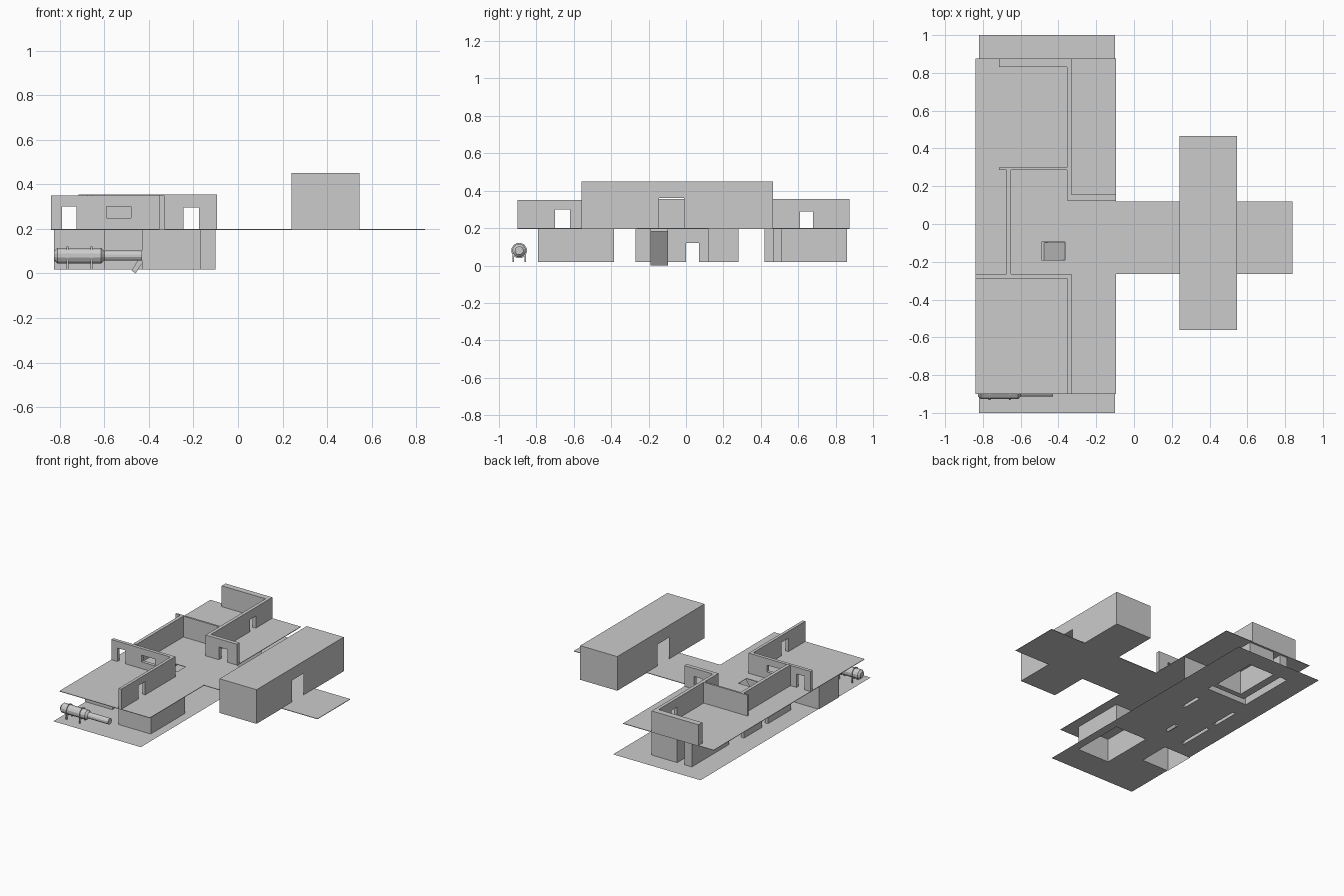
import bpy, bmesh, math
from mathutils import Vector

if "Cube" in bpy.data.objects:
    bpy.data.objects.remove(bpy.data.objects["Cube"])

G, F, T = 0.018, 0.2, 0.355   # ground, upper floor and wall top heights


def finish(name, bm):
    bmesh.ops.remove_doubles(bm, verts=bm.verts, dist=1e-5)
    bmesh.ops.recalc_face_normals(bm, faces=bm.faces)
    me = bpy.data.meshes.new(name)
    bm.to_mesh(me)
    bm.free()
    ob = bpy.data.objects.new(name, me)
    bpy.context.collection.objects.link(ob)
    return ob


def panel(name, rects, place, depth=None, holes=()):
    """Union of rectangles (u0,v0,u1,v1) minus holes, placed in space, optionally thickened."""
    bm = bmesh.new()
    every = list(rects) + list(holes)
    us = sorted({r[i] for r in every for i in (0, 2)})
    vs = sorted({r[i] for r in every for i in (1, 3)})

    def inside(r, u, v):
        return r[0] < u < r[2] and r[1] < v < r[3]
    for a, b in zip(us, us[1:]):
        for c, d in zip(vs, vs[1:]):
            u, v = (a + b) / 2, (c + d) / 2
            if any(inside(r, u, v) for r in rects) and not any(inside(h, u, v) for h in holes):
                bm.faces.new([bm.verts.new(place(*p)) for p in ((a, c), (b, c), (b, d), (a, d))])
    bmesh.ops.remove_doubles(bm, verts=bm.verts, dist=1e-5)
    if depth:
        base = bm.faces[:]
        top = bmesh.ops.extrude_face_region(bm, geom=base, use_keep_orig=True)["geom"]
        bmesh.ops.translate(bm, verts=[g for g in top if isinstance(g, bmesh.types.BMVert)], vec=Vector(depth))
    return finish(name, bm)


def flat(name, rects, z, thick=None, holes=()):
    return panel(name, rects, lambda u, v: (u, v, z), (0, 0, thick) if thick else None, holes)


def wall_x(name, x0, x1, y, t, z0=F, z1=T, holes=()):
    return panel(name, [(x0, z0, x1, z1)], lambda u, v: (u, y, v), (0, t, 0) if t else None, holes)


def wall_y(name, y0, y1, x, t, z0=F, z1=T, holes=()):
    return panel(name, [(y0, z0, y1, z1)], lambda u, v: (x, u, v), (t, 0, 0) if t else None, holes)


def shell(name, outline, z0, z1):
    """Vertical walls without thickness around a closed outline."""
    bm = bmesh.new()
    for p, q in zip(outline, outline[1:] + outline[:1]):
        bm.faces.new([bm.verts.new(c) for c in ((*p, z0), (*q, z0), (*q, z1), (*p, z1))])
    return finish(name, bm)


def box_outline(r):
    return [(r[0], r[1]), (r[2], r[1]), (r[2], r[3]), (r[0], r[3])]


def cyl_x(name, x0, x1, y, z, r, n=12, taper=0):
    """Lathed cylinder along x with optional chamfered ends."""
    bm = bmesh.new()
    prof = [(x0, r - taper), (x0 + taper, r), (x1 - taper, r), (x1, r - taper)] if taper else [(x0, r), (x1, r)]
    rings = [[bm.verts.new((x, y + rr * math.cos(2 * math.pi * (i + .5) / n),
                            z + rr * math.sin(2 * math.pi * (i + .5) / n))) for i in range(n)] for x, rr in prof]
    for a, b in zip(rings, rings[1:]):
        for i in range(n):
            bm.faces.new((a[i], a[(i + 1) % n], b[(i + 1) % n], b[i]))
    bm.faces.new(rings[0])
    bm.faces.new(rings[-1])
    return finish(name, bm)


# Lower level footprints
front_room = (-0.43, -0.79, -0.165, -0.385)
front_store = (-0.825, -0.62, -0.60, -0.385)
back_room = (-0.53, 0.51, -0.32, 0.86)
corner_wall = [(-0.65, 0.42), (-0.31, 0.42), (-0.31, 0.47), (-0.59, 0.47), (-0.59, 0.86), (-0.65, 0.86)]
hall_a, hall_b = (-0.675, -0.27, -0.65, 0.0), (-0.675, 0.07, -0.65, 0.28)
hall_c = (-0.355, 0.12, -0.33, 0.28)

# Ground sheet, open underneath the rooms and walls
flat("ground_sheet", [(-0.82, -1, -0.10, 1)], G, holes=[
    front_room, front_store, back_room, hall_a, hall_b, hall_c,
    (-0.65, 0.42, -0.31, 0.47), (-0.65, 0.47, -0.59, 0.86)])

# Lower rooms and walls
for nm, r in (("front_room", front_room), ("front_store", front_store), ("back_room", back_room),
              ("hall_wall_south", hall_a), ("hall_wall_north", hall_b), ("hall_wall_east", hall_c)):
    shell(nm, box_outline(r), G, F - 0.004)
shell("corner_wall", corner_wall, G, F - 0.004)
wall_y("hall_lintel", 0.0, 0.07, -0.675, 0.025, 0.12, F - 0.004)
wall_x("lower_side_wall", -0.31, -0.10, 0.42, None, G, F - 0.004)

# Upper floor with cross arm and stair opening
flat("upper_floor", [(-0.84, -0.90, -0.095, 0.875), (-0.095, -0.265, 0.84, 0.12), (0.24, -0.56, 0.545, 0.465)],
     F - 0.004, 0.004, [(-0.49, -0.19, -0.365, -0.095)])

# Stair ramp
panel("stair_ramp", [(0, -0.19, 1, -0.097)],
      lambda u, v: (-0.46 + 0.117 * u, v, 0.182 * u), (-0.018, 0, 0.014))

# Upper walls, front part
wall_x("front_cross_wall", -0.84, -0.33, -0.29, 0.025, F, 0.35,
       [(-0.79, F, -0.725, 0.30), (-0.59, 0.25, -0.48, 0.30)])
wall_y("front_side_wall", -0.90, -0.29, -0.352, 0.022, F, 0.35, [(-0.70, F, -0.62, 0.30)])

# Upper walls, middle and back part
wall_y("west_wall", -0.265, 0.29, -0.675, 0.025)
wall_x("middle_cross_wall", -0.715, -0.355, 0.285, 0.014)
wall_y("back_side_wall", 0.125, 0.83, -0.355, 0.025, holes=[(0.61, F, 0.68, 0.29)])
wall_x("back_wall", -0.715, -0.33, 0.83, 0.045)
wall_x("entry_wall", -0.33, -0.095, 0.125, 0.03, holes=[(-0.245, F, -0.175, 0.295)])

# Large hall on the arm, with a doorway on both long sides
X0, X1, Y0, Y1, H = 0.24, 0.545, -0.56, 0.465, 0.45
for nm, x in (("hall_left", X0), ("hall_right", X1)):
    wall_y(nm, Y0, Y1, x, None, F, H, [(-0.145, F, -0.01, 0.36)])
for nm, y in (("hall_front", Y0), ("hall_back", Y1)):
    wall_x(nm, X0, X1, y, None, F, H)
flat("hall_roof", [(X0, Y0, X1, Y1)], H)

# Tank with straps, legs and outlet pipe
TY, TZ = -0.892, 0.08
cyl_x("tank", -0.825, -0.60, TY, TZ, 0.036, 12, 0.014)
cyl_x("tank_pipe", -0.60, -0.43, TY, TZ, 0.023, 12)
for i, x in enumerate((-0.765, -0.657)):
    cyl_x(f"tank_strap_{i}", x - 0.004, x + 0.004, TY, TZ, 0.042, 12)
    for s in (-1, 1):
        y = TY + s * 0.032
        shell(f"tank_leg_{i}_{s}", box_outline((x - 0.004, y - 0.004, x + 0.004, y + 0.004)), G, TZ - 0.01)
